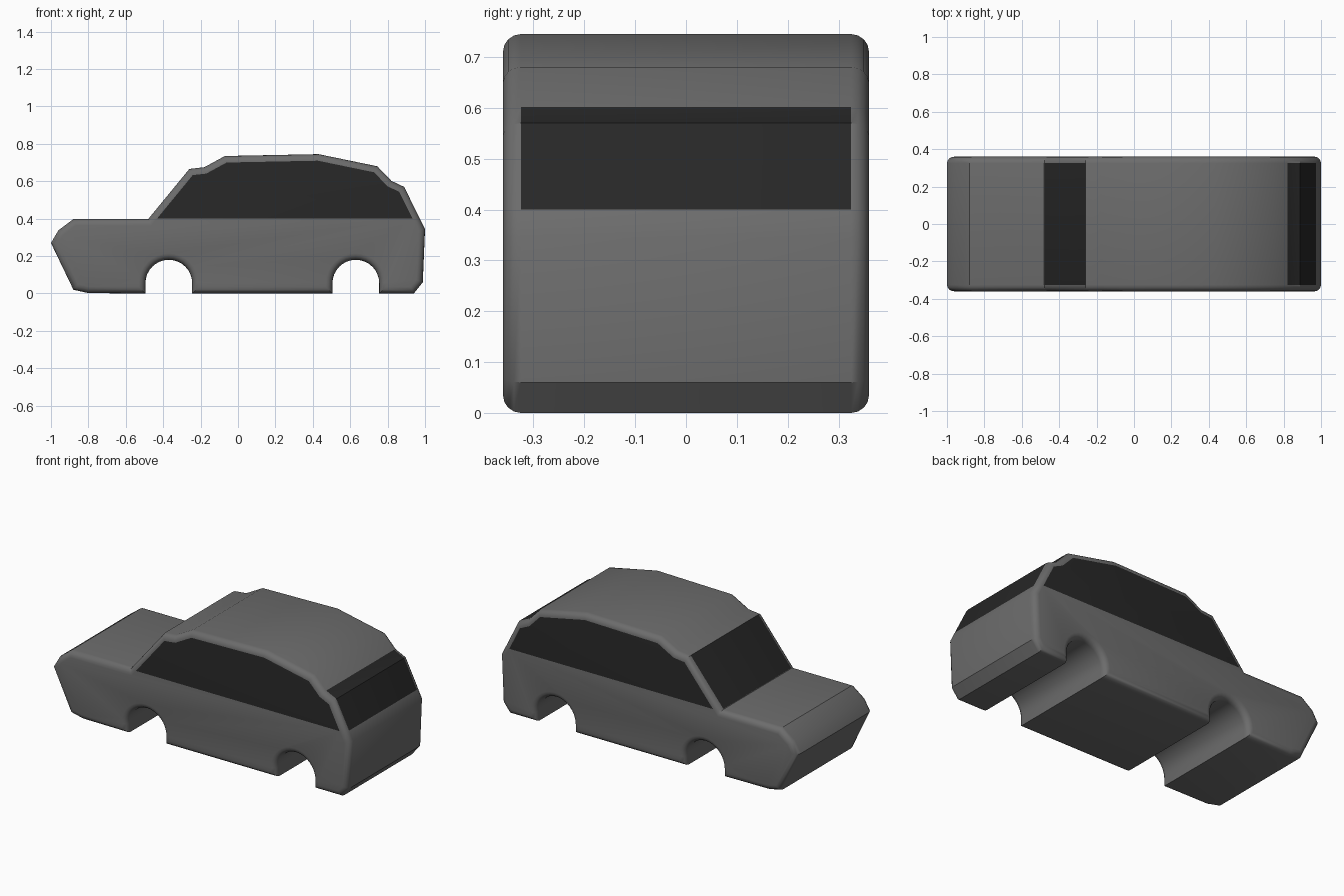
import bpy, bmesh
from math import sin, cos, pi
from mathutils import Vector

if "Cube" in bpy.data.objects:
    bpy.data.objects.remove(bpy.data.objects["Cube"])

HALF_W, ROUND, STEPS, BELT = 0.36, 0.035, 4, 0.40


def arch(cx, cz=0.055, r=0.125, n=16):
    """Wheel opening: straight legs and a half circle."""
    pts = [(cx + r * cos(pi - pi * i / n), cz + r * sin(pi * i / n)) for i in range(n + 1)]
    return [(cx - r, 0)] + pts + [(cx + r, 0)]


def inset(pts, d):
    """Move a counter-clockwise outline inward by d with mitred corners."""
    out = []
    for i, p in enumerate(pts):
        a = (p - pts[i - 1]).normalized()
        b = (pts[(i + 1) % len(pts)] - p).normalized()
        na, nb = Vector((-a.y, a.x)), Vector((-b.y, b.x))
        out.append(p + (na + nb) * (d / (1 + na.dot(nb))))
    return out


def material(name, v):
    m = bpy.data.materials.new(name)
    m.diffuse_color = (v, v, v, 1)
    m.use_nodes = True
    m.node_tree.nodes["Principled BSDF"].inputs["Base Color"].default_value = m.diffuse_color
    return m


# side outline of the car, nose at -x
outline = [(-0.88, 0.02), (-0.80, 0.002)] + arch(-0.37) + arch(0.63) + [
    (0.94, 0), (0.988, 0.06), (1.0, 0.345), (0.888, 0.57), (0.82, 0.602),
    (0.745, 0.68), (0.43, 0.745), (-0.07, 0.735), (-0.18, 0.675),
    (-0.26, 0.666), (-0.48, 0.398), (-0.88, 0.398), (-0.96, 0.338), (-1.0, 0.27)]
outline = [Vector(p) for p in outline]

# rounded cross rings from the front side to the back side
levels = []
for k in range(STEPS + 1):
    t = pi / 2 * k / STEPS
    levels.append((-HALF_W + ROUND * (1 - cos(t)), ROUND * (1 - sin(t))))
levels += [(-y, d) for y, d in reversed(levels)]

bm = bmesh.new()
rings = [[bm.verts.new((p.x, y, p.y)) for p in inset(outline, d)] for y, d in levels]
n = len(outline)
for a, b in zip(rings, rings[1:]):
    for i in range(n):
        j = (i + 1) % n
        bm.faces.new((a[i], b[i], b[j], a[j]))
bm.faces.new(rings[0])
bm.faces.new(rings[-1][::-1])

# split at the belt line so glass can sit above it
bmesh.ops.bisect_plane(bm, geom=bm.verts[:] + bm.edges[:] + bm.faces[:], dist=1e-5,
                       plane_co=(0, 0, BELT), plane_no=(0, 0, 1))
bmesh.ops.recalc_face_normals(bm, faces=bm.faces[:])

# side windows, windscreen and rear window
for f in bm.faces:
    c = f.calc_center_median()
    side = abs(f.normal.y) > 0.999
    screen = abs(c.y) < 0.01 and (-0.48 < c.x < -0.27 or c.x > 0.82)
    if c.z > BELT and (side or screen):
        f.material_index = 1

# car body
mesh = bpy.data.meshes.new("car_body")
bm.to_mesh(mesh)
bm.free()
mesh.materials.append(material("body_grey", 0.15))
mesh.materials.append(material("dark_glass", 0.02))
body = bpy.data.objects.new("car_body", mesh)
bpy.context.collection.objects.link(body)
bpy.context.view_layer.objects.active = body
body.select_set(True)
bpy.ops.object.shade_smooth_by_angle(angle=0.6)
